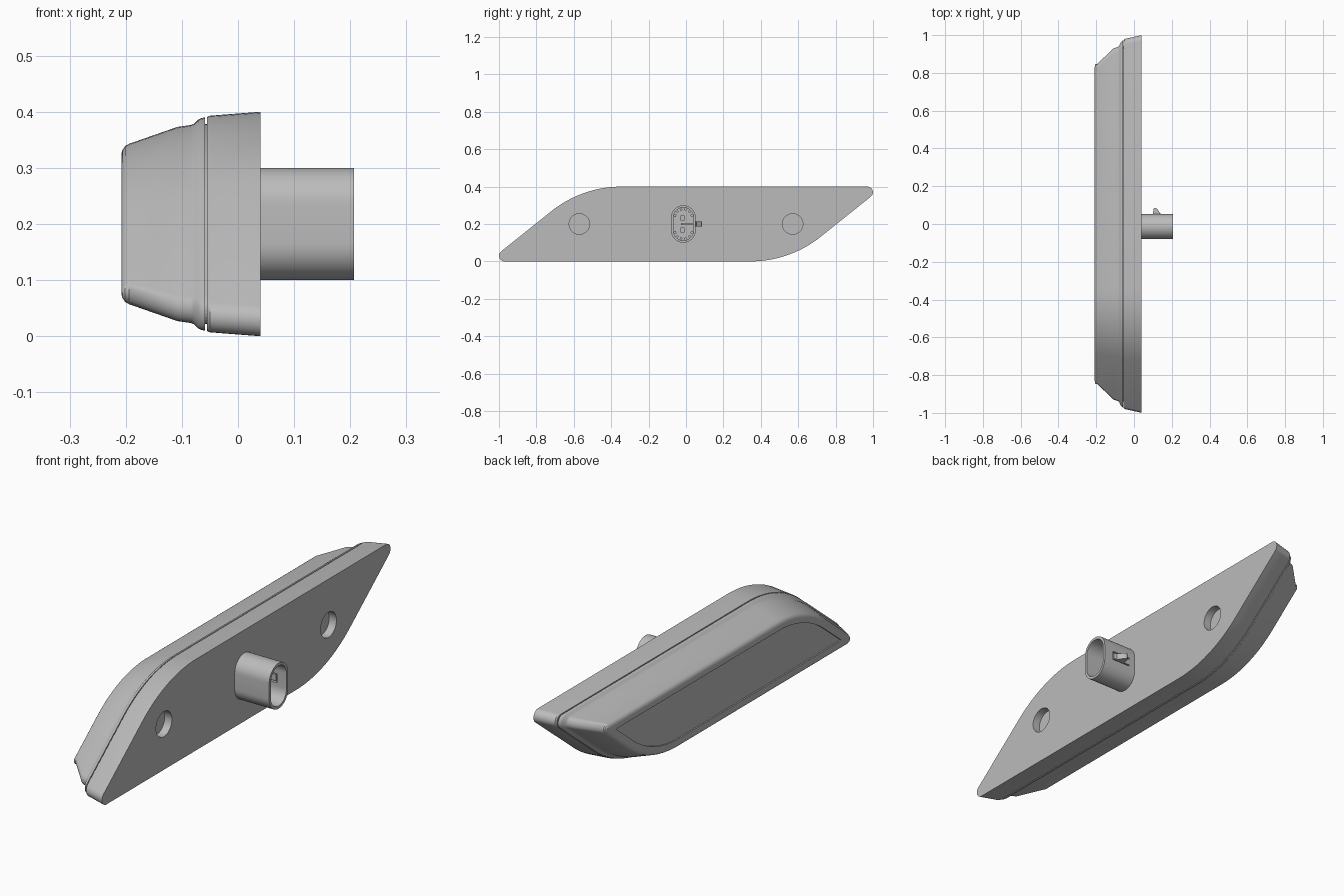
import bpy, bmesh, math
from mathutils import Matrix

if "Cube" in bpy.data.objects:
    bpy.data.objects.remove(bpy.data.objects["Cube"])

grey = bpy.data.materials.new("mid grey")
grey.use_nodes = True
grey.diffuse_color = (0.5, 0.5, 0.5, 1)
grey.node_tree.nodes["Principled BSDF"].inputs["Base Color"].default_value = (0.5, 0.5, 0.5, 1)

MID = 0.2                    # height of the centre line
SLOPE = math.atan(0.8)       # angle of the slanted ends


def arc(cy, cz, r, a0, a1, n):
    return [(cy + r * math.cos(a0 + (a1 - a0) * i / n),
             cz + r * math.sin(a0 + (a1 - a0) * i / n)) for i in range(n + 1)]


def body_outline(d, r):
    """Slanted body outline, inset by d, with tip radius r."""
    k = 1 / math.tan(SLOPE / 2)
    half = arc(0.345, 0.4, 0.6 - d, -math.pi / 2, -math.pi / 2 + SLOPE, 16)
    half += arc(1.055 - k * (d + r), 0.2 - d - r, r, SLOPE - math.pi / 2, math.pi / 2, 10)
    return [(y, MID + z) for y, z in half] + [(-y, MID - z) for y, z in half]


def tube_outline(inset):
    """Upright rounded slot shape."""
    r, h = 0.066 - inset, 0.034
    return (arc(-0.014, MID + h, r, 0, math.pi, 20)
            + arc(-0.014, MID - h, r, math.pi, 2 * math.pi, 20))


def make_object(name, bm, sharp=True):
    bmesh.ops.recalc_face_normals(bm, faces=bm.faces)
    me = bpy.data.meshes.new(name)
    bm.to_mesh(me)
    bm.free()
    ob = bpy.data.objects.new(name, me)
    bpy.context.collection.objects.link(ob)
    me.materials.append(grey)
    return ob


def loft(name, rings):
    """Join (x, outline) rings into a closed solid along x."""
    bm = bmesh.new()
    loops = [[bm.verts.new((x, y, z)) for y, z in pts] for x, pts in rings]
    for a, b in zip(loops, loops[1:]):
        n = len(a)
        for i in range(n):
            bm.faces.new((a[i], a[(i + 1) % n], b[(i + 1) % n], b[i]))
    bm.faces.new(loops[0])
    bm.faces.new(loops[-1])
    return make_object(name, bm)


def box(name, centre, size, turn=0):
    bm = bmesh.new()
    bmesh.ops.create_cube(bm, size=1, matrix=Matrix.Translation(centre)
                          @ Matrix.Rotation(turn, 4, "X") @ Matrix.Diagonal((*size, 1)))
    return make_object(name, bm)


def activate(ob):
    bpy.ops.object.select_all(action="DESELECT")
    ob.select_set(True)
    bpy.context.view_layer.objects.active = ob


def cut(ob, cutter):
    mod = ob.modifiers.new("cut", "BOOLEAN")
    mod.operation = "DIFFERENCE"
    mod.solver = "EXACT"
    mod.object = cutter
    activate(ob)
    bpy.ops.object.modifier_apply(modifier=mod.name)
    bpy.data.objects.remove(cutter)


def smooth(ob):
    activate(ob)
    bpy.ops.object.shade_smooth_by_angle(angle=math.radians(28))


# Mounting base with two round blind holes
base = loft("mounting_base", [(x, body_outline(d, 0.03)) for x, d in
                              ((0.04, 0), (-0.05, 0.007), (-0.055, 0.009))])
for y in (-0.57, 0.57):
    cut(base, loft("hole_cutter", [(x, arc(y, MID, 0.055, 0, math.tau * 39 / 40, 39))
                                   for x in (0.005, 0.08)]))
smooth(base)

# Recessed seam between the base and the cover
loft("seam", [(x, body_outline(0.022, 0.028)) for x in (-0.053, -0.061)])

# Outer cover: stepped lip, tapered sides, rounded rim, shallow recessed panel
cover_profile = [
    (-0.059, 0.010, 0.03), (-0.066, 0.0115, 0.03), (-0.071, 0.014, 0.03),
    (-0.078, 0.021, 0.028), (-0.084, 0.0235, 0.027), (-0.108, 0.027, 0.026),
    (-0.194, 0.057, 0.024), (-0.201, 0.061, 0.018), (-0.206, 0.068, 0.010),
    (-0.208, 0.076, 0.004), (-0.208, 0.096, 0.003), (-0.202, 0.096, 0.003)]
smooth(loft("outer_cover", [(x, body_outline(d, r)) for x, d, r in cover_profile]))

# Connector tube with a latch slot in its side
tube = loft("connector_tube", [(0.035, tube_outline(0)), (0.207, tube_outline(0)),
                               (0.207, tube_outline(0.012)), (0.045, tube_outline(0.012))])
cut(tube, box("slot_cutter", (0.115, 0.05, MID), (0.09, 0.05, 0.04)))
smooth(tube)

# Latch tongue with a ramped catch
bm = bmesh.new()
side = [(0.065, 0.042), (0.155, 0.042), (0.155, 0.052), (0.14, 0.055),
        (0.122, 0.081), (0.112, 0.086), (0.104, 0.081), (0.1, 0.052), (0.065, 0.052)]
face = bm.faces.new([bm.verts.new((x, y, MID - 0.014)) for x, y in side])
grown = bmesh.ops.extrude_face_region(bm, geom=[face])["geom"]
bmesh.ops.translate(bm, vec=(0, 0, 0.028),
                    verts=[v for v in grown if isinstance(v, bmesh.types.BMVert)])
make_object("latch", bm)

# Socket teeth and pins inside the tube
for i in range(12):
    a = math.tau * (i + 0.5) / 12
    y = -0.014 + 0.047 * math.cos(a)
    z = MID + 0.047 * math.sin(a) + math.copysign(0.034, math.sin(a))
    box("socket_tooth", (0.056, y, z), (0.03, 0.014, 0.012), a)
for s in (-1, 1):
    box("contact_pin", (0.062, -0.018, MID + s * 0.033), (0.04, 0.022, 0.026))
box("contact_bridge", (0.055, 0.004, MID), (0.025, 0.06, 0.012))
